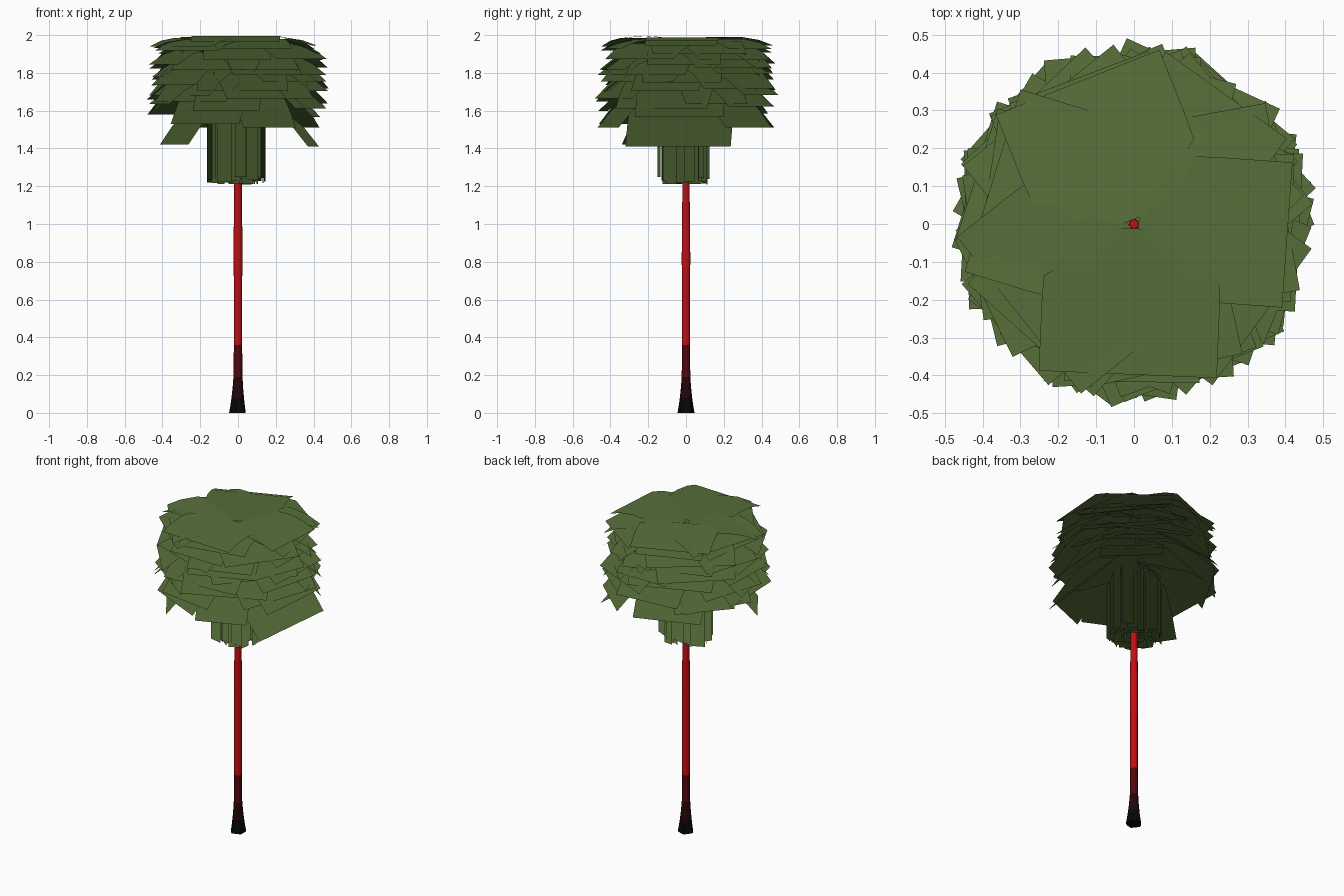
import bpy, math, random
from mathutils import Matrix, Vector

if "Cube" in bpy.data.objects:
    bpy.data.objects.remove(bpy.data.objects["Cube"])

random.seed(7)


def material(name, rgb):
    m = bpy.data.materials.new(name)
    m.diffuse_color = (*rgb, 1)
    m.use_nodes = True
    m.node_tree.nodes["Principled BSDF"].inputs["Base Color"].default_value = m.diffuse_color
    return m


GREEN = material("leaf green", (0.097, 0.162, 0.042))
RED = material("trunk red", (0.56, 0.004, 0.006))
DARK_RED = material("dark red", (0.09, 0.002, 0.003))
DEEP_RED = material("deep red", (0.016, 0.002, 0.002))
BLACK = material("root black", (0.002, 0.002, 0.002))


def make_object(name, verts, faces, mats):
    me = bpy.data.meshes.new(name)
    me.from_pydata(verts, [], faces)
    for m in mats:
        me.materials.append(m)
    ob = bpy.data.objects.new(name, me)
    bpy.context.collection.objects.link(ob)
    return ob


def soft_foliage(ob):
    """Mostly upward normals, so overlapping cards shade as one mass."""
    me = ob.data
    me.shade_smooth()
    # each card leans its normals towards its own outward direction
    normals = [None] * len(me.vertices)
    for p in me.polygons:
        c = Vector((p.center.x, p.center.y, 0)).normalized() * 0.06
        for v in p.vertices:
            normals[v] = Vector((c.x, c.y, 1)).normalized()
    me.normals_split_custom_set_from_vertices(normals)


def add_strip(verts, faces, rows, angle, yaw=0.0):
    """Card from (radius, z, half width) rows, turned to the given angle."""
    base = len(verts)
    turn = Matrix.Rotation(angle, 3, 'Z')
    for r, z, h in rows:
        for s in (-1, 1):
            verts.append(turn @ Vector((r + s * h * math.sin(yaw), s * h * math.cos(yaw), z)))
    for i in range(len(rows) - 1):
        a = base + 2 * i
        faces.append((a, a + 2, a + 3, a + 1))


# trunk with flared foot, coloured in height bands
profile = [(0, .044), (.04, .038), (.08, .033), (.13, .028), (.19, .024), (.36, .022),
           (.70, .022), (.80, .024), (.95, .023), (1.1, .021), (1.5, .018), (1.91, .012)]
sides = 10
tv, tf = [], []
for z, r in profile:
    for k in range(sides):
        a = 2 * math.pi * k / sides
        lobe = 1 + (0.07 if k % 2 else -0.07) * max(0, 1 - z / 0.2)
        tv.append((r * lobe * math.cos(a), r * lobe * math.sin(a), z))
for i in range(len(profile) - 1):
    for k in range(sides):
        n = (k + 1) % sides
        tf.append((i * sides + k, i * sides + n, (i + 1) * sides + n, (i + 1) * sides + k))
tf.append(tuple(reversed(range(sides))))
tf.append(tuple(range(len(tv) - sides, len(tv))))
trunk = make_object("trunk", tv, tf, [BLACK, DEEP_RED, DARK_RED, RED])
for p in trunk.data.polygons:
    z = p.center.z
    p.material_index = 0 if z < 0.08 else 1 if z < 0.19 else 2 if z < 0.36 else 3
bpy.context.view_layer.objects.active = trunk
trunk.select_set(True)
bpy.ops.object.shade_smooth_by_angle(angle=math.radians(50))


# leaf crown: wide cards arching out from the trunk
cv, cf = [], []


def leaf(angle, root, rise, tip, width, reach):
    end = math.sqrt(reach ** 2 - (width / 2) ** 2)
    fall = root + rise - tip
    rows = []
    for s in (0, .15, .35, .55, .8, 1):
        rows.append((.012 + (end - .012) * s, root + rise * s - fall * s * s,
                     width / 2 * min(1, .15 + s * 2.4)))
    add_strip(cv, cf, rows, angle)


count = 50
for i in range(count):
    t = i / (count - 1)
    leaf(i * 2.39996 + random.uniform(-.25, .25),
         1.74 + .21 * t, .15 + .02 * t + .4 * t * (1 - t),
         1.59 + .385 * t ** .9 + random.uniform(-.03, .008),
         random.uniform(.34, .54),
         .492 - .035 * t + random.uniform(-.015, .01))
# low drooping leaves
for deg, tip, width, reach in ((-6, 1.41, .56, .49), (214, 1.42, .27, .43),
                               (48, 1.51, .36, .48), (245, 1.53, .40, .46),
                               (110, 1.51, .40, .47), (150, 1.58, .42, .48),
                               (292, 1.51, .30, .47), (182, 1.60, .42, .49)):
    leaf(math.radians(deg), tip + .21, .14, tip, width, reach)
soft_foliage(make_object("leaf_crown", cv, cf, [GREEN]))

# skirt of hanging dry leaves around the upper trunk
sv, sf = [], []
for i in range(60):
    r = random.uniform(.095, .145) if i % 4 else random.uniform(.035, .09)
    h = random.uniform(.022, .042)
    top = random.uniform(1.58, 1.66)
    rows = [(.015, top + .06, h * .5), (r * .75, top + .03, h),
            (r, top - .04, h), (r, random.uniform(1.21, 1.25), h)]
    add_strip(sv, sf, rows, i * 2.39996, random.uniform(-.7, .7))
soft_foliage(make_object("hanging_leaf_skirt", sv, sf, [GREEN]))
